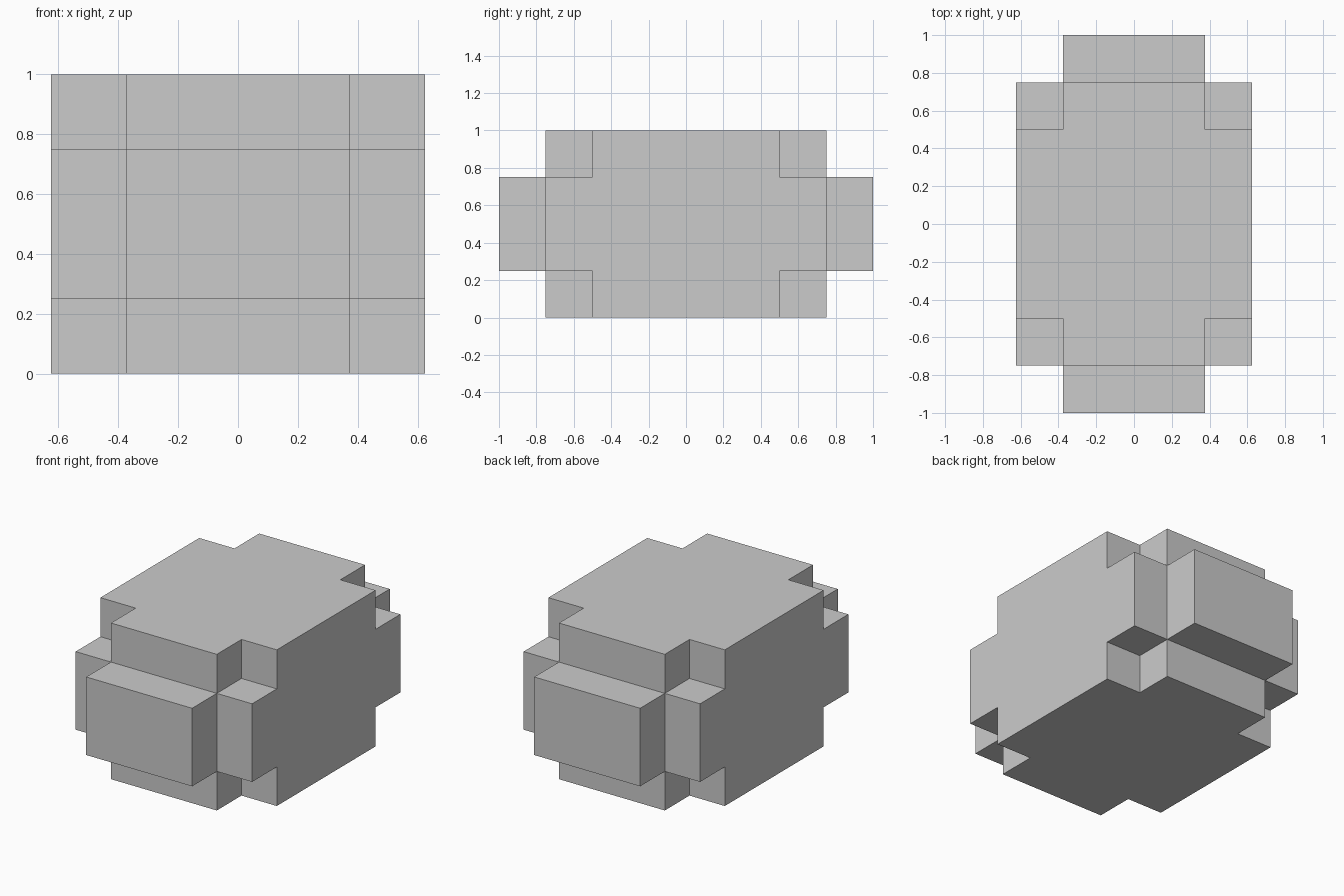
import bpy
import bmesh
from mathutils import Vector

if "Cube" in bpy.data.objects:
    bpy.data.objects.remove(bpy.data.objects["Cube"])

# Grid planes that divide the block into cells
PLANES = (
    (-0.625, -0.375, 0.375, 0.625),
    (-1.0, -0.75, -0.5, 0.5, 0.75, 1.0),
    (0.0, 0.25, 0.75, 1.0),
)
MIDDLE = (1, 2, 1)


def filled(cell):
    """A cell is solid when it is at most two steps from the core."""
    if any(not 0 <= c < len(p) - 1 for c, p in zip(cell, PLANES)):
        return False
    return sum(abs(c - m) for c, m in zip(cell, MIDDLE)) <= 2


def add_wall(bm, cell, axis, side):
    """Add the face of a cell on one side of an axis."""
    u, v = (axis + 1) % 3, (axis + 2) % 3
    corners = []
    for du, dv in ((0, 0), (1, 0), (1, 1), (0, 1)):
        p = Vector()
        p[axis] = PLANES[axis][cell[axis] + side]
        p[u] = PLANES[u][cell[u] + du]
        p[v] = PLANES[v][cell[v] + dv]
        corners.append(bm.verts.new(p))
    bm.faces.new(corners if side else corners[::-1])


# Stepped block: outer walls only, then merge the flat regions
bm = bmesh.new()
for x in range(3):
    for y in range(5):
        for z in range(3):
            cell = (x, y, z)
            if not filled(cell):
                continue
            for axis in range(3):
                for side in (0, 1):
                    neighbour = list(cell)
                    neighbour[axis] += 1 if side else -1
                    if not filled(neighbour):
                        add_wall(bm, cell, axis, side)
bmesh.ops.remove_doubles(bm, verts=bm.verts, dist=0.0001)
bmesh.ops.dissolve_limit(bm, angle_limit=0.01, verts=bm.verts, edges=bm.edges)

mesh = bpy.data.meshes.new("stepped_block")
bm.to_mesh(mesh)
bm.free()
bpy.context.collection.objects.link(bpy.data.objects.new("stepped_block", mesh))
